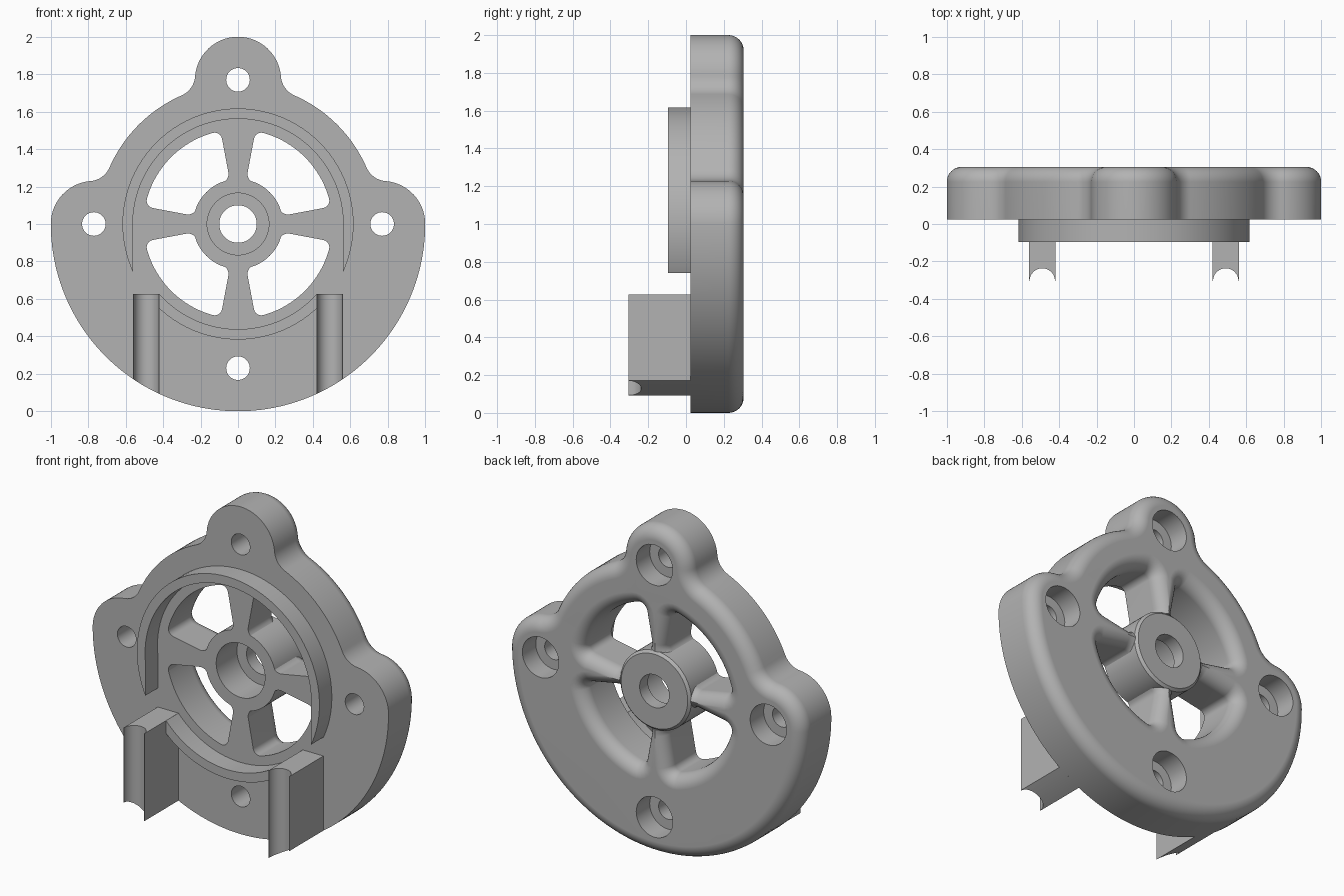
import bpy, bmesh
from math import sin, cos, pi, radians, degrees, asin, atan2, hypot
from mathutils import Vector

cube = bpy.data.objects.get("Cube")
if cube:
    bpy.data.objects.remove(cube, do_unlink=True)

grey = bpy.data.materials.new("plain grey")
grey.use_nodes = True
colour = (0.45, 0.45, 0.45, 1)
grey.diffuse_color = colour
grey.node_tree.nodes["Principled BSDF"].inputs["Base Color"].default_value = colour

CENTRE = 1.0                 # height of the hub axis
FRONT, BACK = 0.025, 0.305   # faces of the plate
FILLET = 0.08


def arc(cx, cz, r, a0, a1, n):
    steps = [radians(a0 + (a1 - a0) * i / n) for i in range(n + 1)]
    return [Vector((cx + r * cos(a), cz + r * sin(a))) for a in steps]


def circle(r, cx=0, cz=0, n=64):
    return arc(cx, cz, r, 0, 360, n)


def loft(name, outline, levels):
    """Solid along y from a counter-clockwise outline; levels are (y, outward offset)."""
    pts = [p for i, p in enumerate(outline) if (p - outline[i - 1]).length > 1e-4]
    n = len(pts)
    normals = []
    for i in range(n):
        t = (pts[i] - pts[i - 1]).normalized() + (pts[(i + 1) % n] - pts[i]).normalized()
        normals.append(Vector((t.y, -t.x)).normalized())
    bm = bmesh.new()
    rings = []
    for y, off in levels:
        moved = [p + m * off for p, m in zip(pts, normals)]
        rings.append([bm.verts.new((p.x, y, p.y + CENTRE)) for p in moved])
    for a, b in zip(rings, rings[1:]):
        for i in range(n):
            j = (i + 1) % n
            bm.faces.new((a[i], a[j], b[j], b[i]))
    bm.faces.new(rings[0])
    bm.faces.new(rings[-1])
    bmesh.ops.recalc_face_normals(bm, faces=bm.faces)
    mesh = bpy.data.meshes.new(name)
    bm.to_mesh(mesh)
    bm.free()
    mesh.materials.append(grey)
    obj = bpy.data.objects.new(name, mesh)
    bpy.context.collection.objects.link(obj)
    return obj


def activate(obj):
    bpy.ops.object.select_all(action='DESELECT')
    obj.select_set(True)
    bpy.context.view_layer.objects.active = obj


def cut(obj, cutters):
    activate(obj)
    for c in cutters:
        mod = obj.modifiers.new("cut", 'BOOLEAN')
        mod.operation = 'DIFFERENCE'
        mod.solver = 'EXACT'
        mod.object = c
        bpy.ops.object.modifier_apply(modifier=mod.name)
        bpy.data.objects.remove(c, do_unlink=True)


def finish(obj):
    activate(obj)
    bpy.ops.object.shade_smooth_by_angle(angle=radians(30))
    obj.modifiers.new("even shading", 'WEIGHTED_NORMAL').keep_sharp = True


def rounded(sign, steps=8):
    """Quarter-round levels ending on the back face."""
    out = []
    for i in range(steps + 1):
        a = pi / 2 * i / steps
        out.append((BACK - FILLET + FILLET * sin(a), sign * FILLET * (1 - cos(a))))
    return out


# Plate outline: round bottom, three lobes blended into a smaller circle
lobe_d, lobe_r, main_r, blend = 0.77, 0.23, 0.75, 0.12
d1, d2 = lobe_r + blend, main_r + blend
fx = (d2 ** 2 - d1 ** 2 + lobe_d ** 2) / (2 * lobe_d)
fz = (d2 ** 2 - fx ** 2) ** 0.5
lobe_a = degrees(atan2(fz, fx - lobe_d))
main_a = degrees(atan2(fz, fx))
lobe = arc(lobe_d, 0, lobe_r, 0, lobe_a, 16)
lobe += arc(fx, fz, blend, lobe_a + 180, main_a + 180, 12)
half = arc(0, 0, 1, -90, 0, 40) + lobe + arc(0, 0, main_r, main_a, 90 - main_a, 16)
half += [Vector((p.y, p.x)) for p in reversed(lobe)]
outline = half + [Vector((-p.x, p.y)) for p in reversed(half)]
plate = loft("plate", outline, [(FRONT, 0)] + rounded(-1))


# Openings between the spokes, flared at the back
def opening(turn):
    r_in, r_out, f_in, f_out, edge = 0.235, 0.505, 0.05, 0.04, 10.6
    lo, hi = turn + edge, turn + 90 - edge
    ai = degrees(asin(f_in / (r_in + f_in)))
    ao = degrees(asin(f_out / (r_out - f_out)))

    def corner(rad, ang, f, a0, a1):
        return arc(rad * cos(radians(ang)), rad * sin(radians(ang)), f, a0, a1, 6)

    pts = corner(r_out - f_out, lo + ao, f_out, lo - 90, lo + ao)
    pts += arc(0, 0, r_out, lo + ao, hi - ao, 20)
    pts += corner(r_out - f_out, hi - ao, f_out, hi - ao, hi + 90)
    pts += corner(r_in + f_in, hi - ai, f_in, hi + 90, hi - ai + 180)
    pts += arc(0, 0, r_in, hi - ai, lo + ai, 12)
    pts += corner(r_in + f_in, lo + ai, f_in, lo + ai + 180, lo + 270)
    return loft("opening_cutter", pts, [(-0.1, 0)] + rounded(1) + [(0.4, FILLET)])


# Counterbored screw holes
def screw_hole(x, z):
    return loft("screw_cutter", circle(0.063, x, z, 40),
                [(-0.2, 0), (0.175, 0), (0.175, 0.06), (0.4, 0.06)])


cutters = [opening(90 * k) for k in range(4)]
cutters += [screw_hole(lobe_d * x, lobe_d * z) for x, z in ((1, 0), (-1, 0), (0, 1), (0, -1))]
hub_r = 0.24
cutters.append(loft("hub_cutter", circle(hub_r), [(-0.2, 0), (0.4, 0)]))
cut(plate, cutters)
finish(plate)

# Hub with a stepped bore, wide at the front
hub = loft("hub", circle(hub_r), [(FRONT, 0), (BACK - 0.015, 0), (BACK, -0.015)])
cut(hub, [loft("bore_cutter", circle(0.1),
               [(-0.2, 0.065), (0.225, 0.065), (0.225, 0), (0.4, 0)])])
finish(hub)

# Raised locating ring, interrupted above the brackets
ring = loft("locating_ring", circle(0.617, n=96), [(-0.095, 0), (FRONT + 0.005, 0)])
ring_cutters = [loft("ring_cutter", circle(0.562, n=96), [(-0.3, 0), (0.2, 0)])]
in_x, out_x = 0.42, 0.56
for s in (-1, 1):
    xs = sorted((s * in_x, s * out_x))
    slot = [Vector((xs[0], -0.8)), Vector((xs[1], -0.8)), Vector((xs[1], 0)), Vector((xs[0], 0))]
    ring_cutters.append(loft("slot_cutter", slot, [(-0.3, 0), (0.2, 0)]))
cut(ring, ring_cutters)
finish(ring)

# Brackets with a round groove down the front, trimmed to the plate's edge
for s, side in ((1, "left"), (-1, "right")):
    xs = sorted((s * in_x, s * out_x))
    steps = [xs[0] + (xs[1] - xs[0]) * i / 6 for i in range(7)]
    shape = [Vector((x, -(1 - x * x) ** 0.5)) for x in steps]
    shape += [Vector((xs[1], -0.373)), Vector((xs[0], -0.373))]
    bracket = loft(side + "_bracket", shape, [(-0.305, 0), (FRONT + 0.005, 0)])
    bpy.ops.mesh.primitive_cylinder_add(vertices=48, radius=0.068, depth=2,
                                        location=(s * (in_x + out_x) / 2, -0.305, 0.5))
    cut(bracket, [bpy.context.object])
    finish(bracket)
